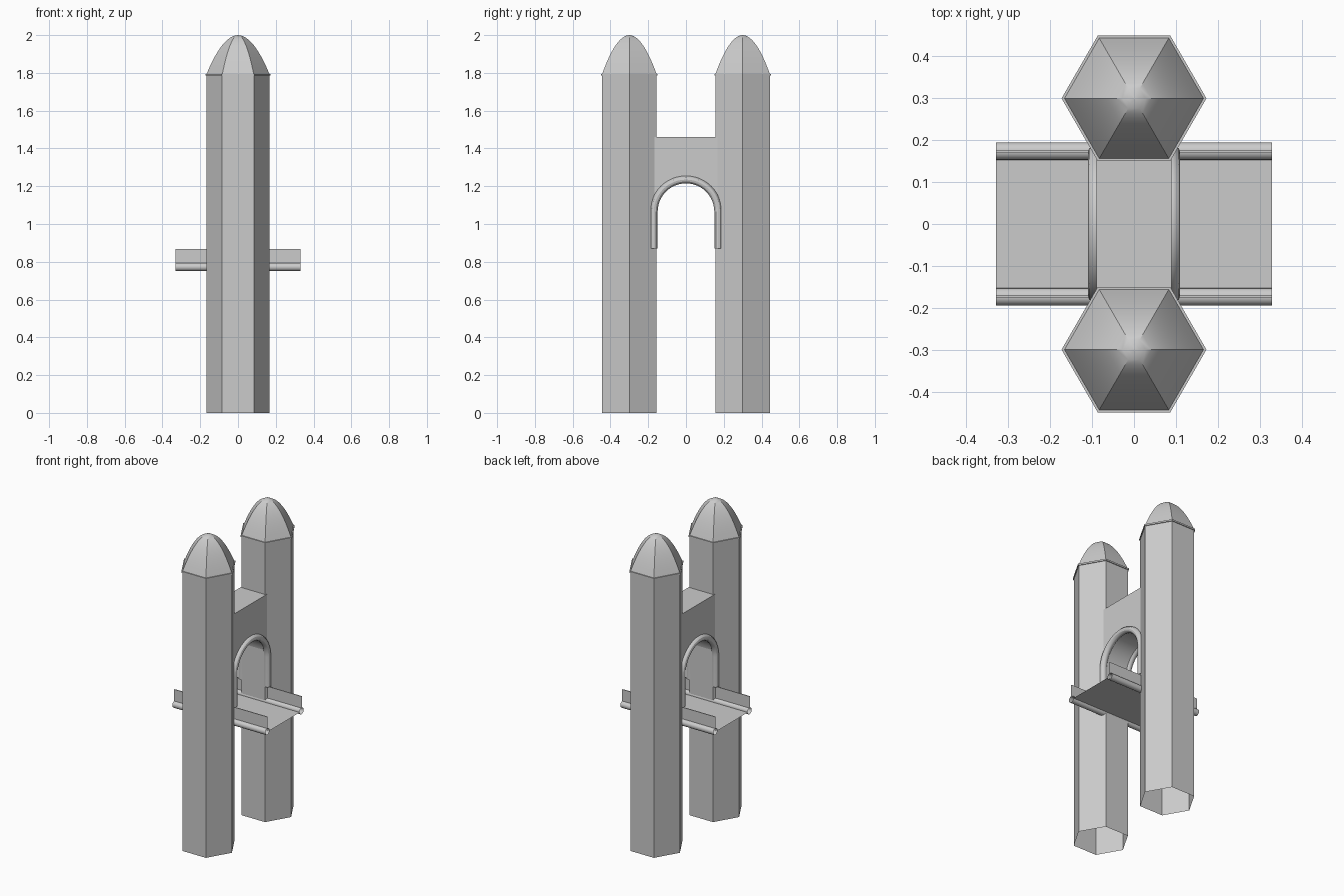
import bpy
from math import sin, cos, pi, radians

cube = bpy.data.objects.get("Cube")
if cube:
    bpy.data.objects.remove(cube, do_unlink=True)

stone = bpy.data.materials.new("stone_grey")
stone.use_nodes = True
GREY = (0.6, 0.6, 0.6, 1)
stone.diffuse_color = GREY
stone.node_tree.nodes["Principled BSDF"].inputs["Base Color"].default_value = GREY


def finish(obj, smooth=True):
    """Give the part its material and shading."""
    obj.data.materials.clear()
    obj.data.materials.append(stone)
    if smooth:
        bpy.ops.object.select_all(action='DESELECT')
        obj.select_set(True)
        bpy.context.view_layer.objects.active = obj
        bpy.ops.object.shade_smooth_by_angle(angle=radians(30))
    return obj


def add_mesh(name, verts, faces, smooth=True):
    mesh = bpy.data.meshes.new(name)
    mesh.from_pydata(verts, [], faces)
    mesh.update()
    obj = bpy.data.objects.new(name, mesh)
    bpy.context.collection.objects.link(obj)
    return finish(obj, smooth)


def hex_lathe(name, profile, y):
    """Six-sided turning of (radius, z) points around a vertical axis."""
    verts = [(r * cos(k * pi / 3), y + r * sin(k * pi / 3), z)
             for r, z in profile for k in range(6)]
    faces = [(i * 6 + k, i * 6 + (k + 1) % 6, i * 6 + 6 + (k + 1) % 6, i * 6 + 6 + k)
             for i in range(len(profile) - 1) for k in range(6)]
    return add_mesh(name, verts, faces)


def extrude_x(name, profile, half, closed=False, caps=False):
    """Stretch (y, z) points along x from -half to half."""
    n = len(profile)
    verts = [(x, y, z) for x in (-half, half) for y, z in profile]
    faces = [(i, i + n, (i + 1) % n + n, (i + 1) % n) for i in range(n if closed else n - 1)]
    if caps:
        faces += [tuple(range(n)), tuple(reversed(range(n, 2 * n)))]
    return add_mesh(name, verts, faces)


def arch(radius, spring, foot, steps=24):
    """Round arch with straight legs, as (y, z) points."""
    arc = [(radius * cos(pi * i / steps), spring + radius * sin(pi * i / steps))
           for i in range(steps + 1)]
    return [(radius, foot)] + arc + [(-radius, foot)]


SPRING, FOOT = 1.065, 0.87

# Towers: open hexagonal shafts with a thin eave and a curved roof
eave, roof_r, roof_z, top = 1.785, 0.166, 1.795, 2.0
for side, label in ((-1, "front"), (1, "back")):
    y = side * 0.3
    hex_lathe(label + "_tower_shaft", [(0.167, 0), (0.167, eave)], y)
    hex_lathe(label + "_tower_eave",
              [(0.166, eave), (0.173, eave), (0.173, roof_z), (roof_r, roof_z)], y)
    steps = 12
    curve = []
    for i in range(steps + 1):
        u = max(1 - i / steps, 0.002)
        curve.append((roof_r * u, roof_z + (top - roof_z) * (1 - u ** 1.95)))
    hex_lathe(label + "_tower_roof", curve, y)

# Gate wall with an arched opening
opening = arch(0.16, SPRING, FOOT)
outline = [(0.18, 1.46), (0.18, FOOT)] + opening + [(-0.18, FOOT), (-0.18, 1.46)]
extrude_x("gate_wall", outline, 0.09, closed=True, caps=True)

# Round moulding along the arch on both faces of the wall
for side, label in ((-1, "right"), (1, "left")):
    data = bpy.data.curves.new(label + "_arch_moulding", 'CURVE')
    data.dimensions = '3D'
    data.bevel_depth = 0.02
    data.bevel_resolution = 4
    path = arch(0.17, SPRING, FOOT)
    spline = data.splines.new('POLY')
    spline.points.add(len(path) - 1)
    for point, (y, z) in zip(spline.points, path):
        point.co = (side * 0.09, y, z, 1)
    temp = bpy.data.objects.new(label + "_arch_path", data)
    bpy.context.collection.objects.link(temp)
    bpy.context.view_layer.update()
    mesh = bpy.data.meshes.new_from_object(temp.evaluated_get(bpy.context.evaluated_depsgraph_get()))
    bpy.data.objects.remove(temp, do_unlink=True)
    moulding = bpy.data.objects.new(label + "_arch_moulding", mesh)
    bpy.context.collection.objects.link(moulding)
    finish(moulding)

# Walkway sheet with a round edge tube and an upright panel on each side
LENGTH = 0.33
extrude_x("walkway_deck", [(-0.155, 0.77), (0.155, 0.77)], LENGTH)
for side, label in ((-1, "front"), (1, "back")):
    ring = [(side * 0.174 + 0.021 * cos(2 * pi * k / 16), 0.772 + 0.021 * sin(2 * pi * k / 16))
            for k in range(16)]
    extrude_x(label + "_edge_tube", ring, LENGTH, closed=True)
    panel = [(side * 0.170, 0.79), (side * 0.170, 0.867),
             (side * 0.175, 0.867), (side * 0.175, 0.79)]
    extrude_x(label + "_parapet_panel", panel, LENGTH)
